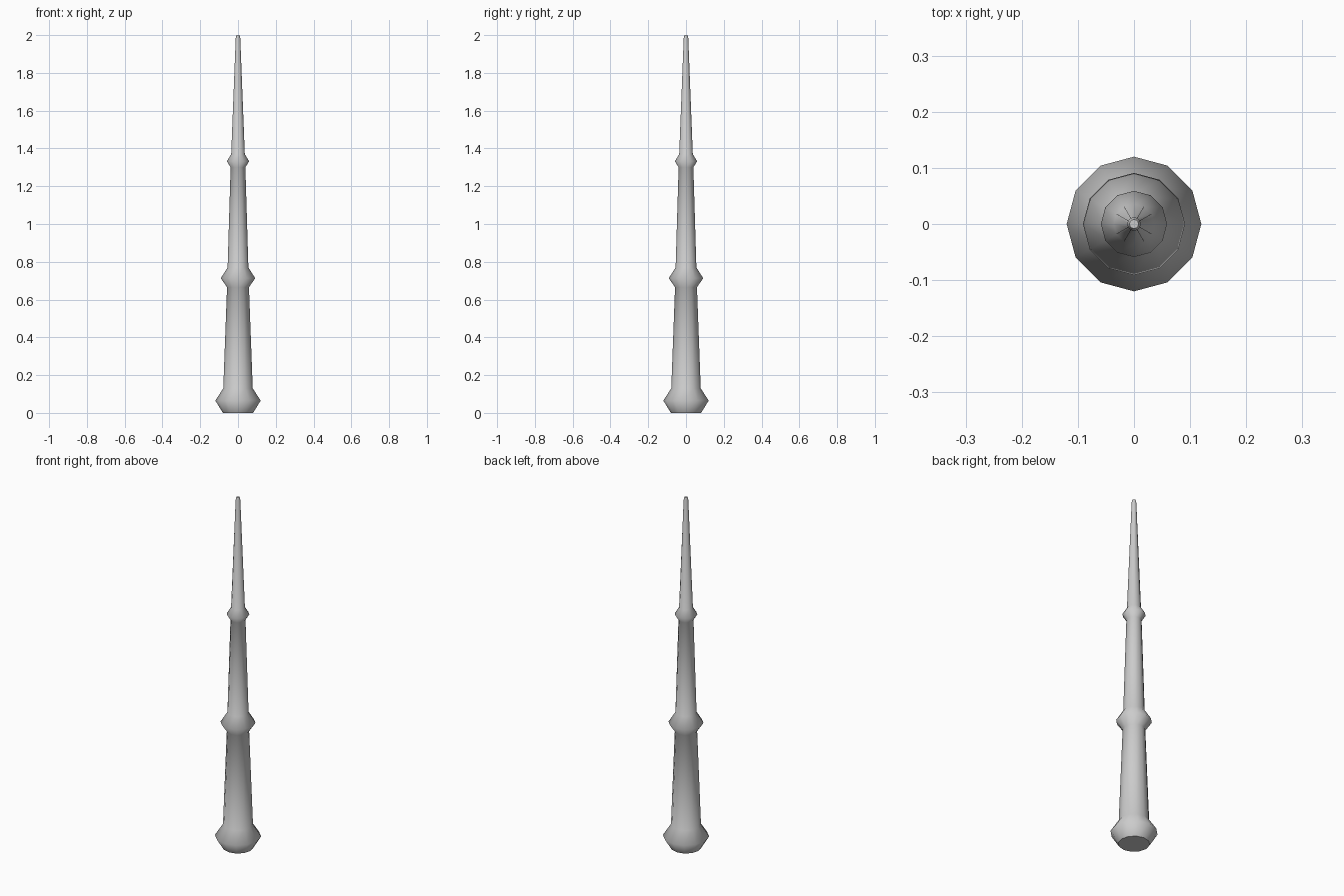
import bpy, bmesh
from math import cos, sin, tau

if "Cube" in bpy.data.objects:
    bpy.data.objects.remove(bpy.data.objects["Cube"])

SIDES = 12
# (radius, height): base knob, shaft, middle ring, shaft, upper ring, tip
PROFILE = [(0.08, 0.0), (0.12, 0.065), (0.078, 0.13),
           (0.058, 0.665), (0.091, 0.713), (0.055, 0.77),
           (0.039, 1.30), (0.059, 1.332), (0.036, 1.37),
           (0.012, 1.985), (0.008, 2.0)]

# Turned shaft
bm = bmesh.new()
rings = [[bm.verts.new((r * cos(tau * i / SIDES), r * sin(tau * i / SIDES), z))
          for i in range(SIDES)] for r, z in PROFILE]
for low, high in zip(rings, rings[1:]):
    for i in range(SIDES):
        j = (i + 1) % SIDES
        bm.faces.new((low[i], low[j], high[j], high[i])).smooth = True

# Flat, crisp end caps
for cap in (bm.faces.new(rings[0][::-1]), bm.faces.new(rings[-1])):
    for edge in cap.edges:
        edge.smooth = False

mesh = bpy.data.meshes.new("tapered_wand")
bm.to_mesh(mesh)
bm.free()
wand = bpy.data.objects.new("tapered_wand", mesh)
bpy.context.collection.objects.link(wand)
